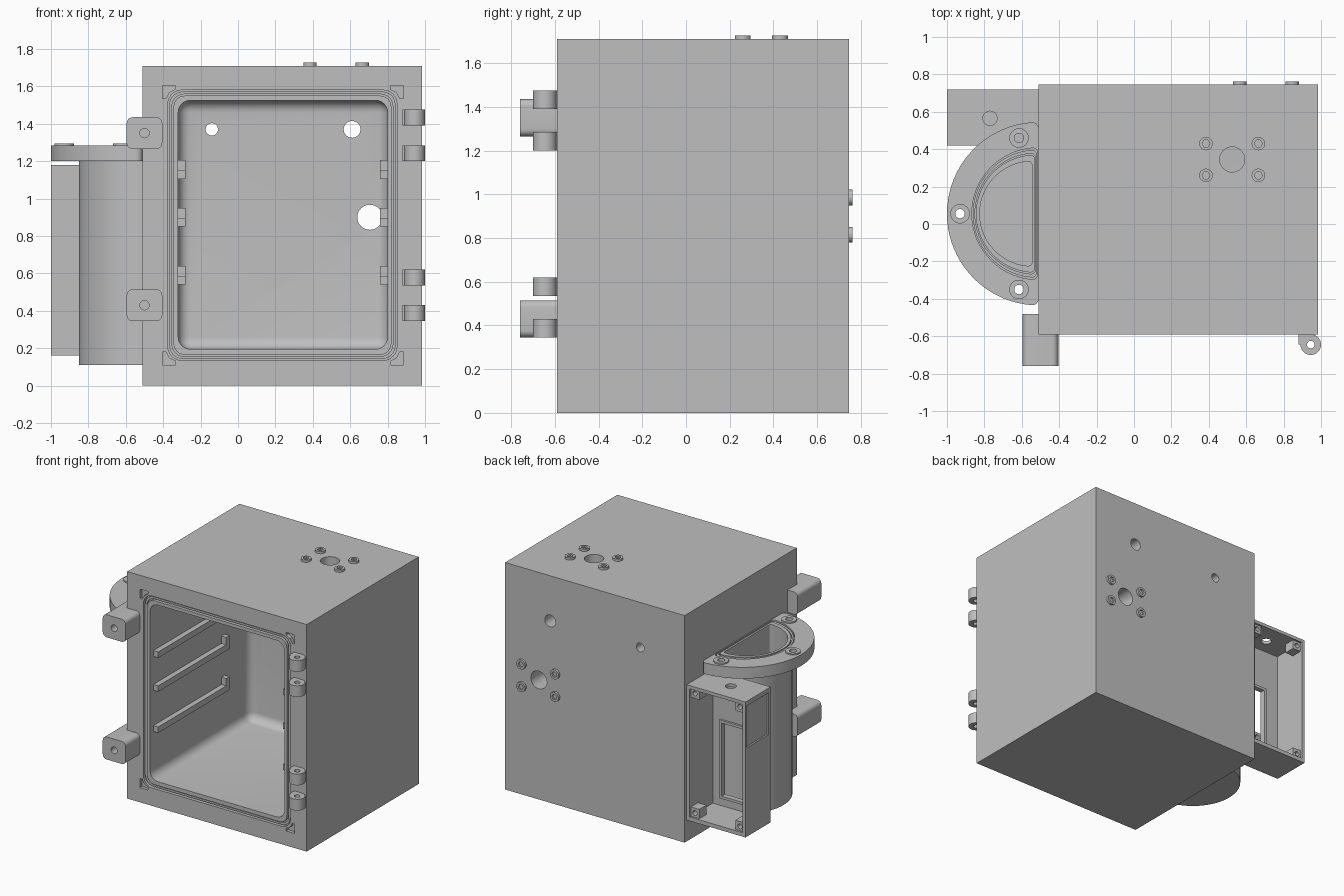
import bpy, bmesh
from math import cos, sin, pi, radians

cube = bpy.data.objects.get("Cube")
if cube:
    bpy.data.objects.remove(cube, do_unlink=True)

grey = bpy.data.materials.new("plain grey")
grey.use_nodes = True
GREY = (0.52, 0.52, 0.52, 1)
grey.diffuse_color = GREY
grey.node_tree.nodes["Principled BSDF"].inputs["Base Color"].default_value = GREY
parts = []


def prism(name, pts, axis, lo, hi, fillet=0.0, round_ends=False):
    """Extrude a 2D outline along an axis; fillet rounds its sharp corners."""
    place = {"x": lambda u, v, w: (w, u, v),
             "y": lambda u, v, w: (u, w, v),
             "z": lambda u, v, w: (u, v, w)}[axis]
    bm = bmesh.new()
    a = [bm.verts.new(place(u, v, lo)) for u, v in pts]
    b = [bm.verts.new(place(u, v, hi)) for u, v in pts]
    bm.faces.new(a)
    bm.faces.new(b)
    sides = []
    for i in range(len(a)):
        j = (i + 1) % len(a)
        bm.faces.new((a[i], a[j], b[j], b[i]))
    bmesh.ops.recalc_face_normals(bm, faces=bm.faces)
    if fillet:
        sides = [bm.edges.get((p, q)) for p, q in zip(a, b)]
        edges = bm.edges[:] if round_ends else [
            e for e in sides if e.calc_face_angle() > radians(50)]
        bmesh.ops.bevel(bm, geom=edges, offset=fillet, segments=6,
                        profile=0.5, affect="EDGES", clamp_overlap=True)
    mesh = bpy.data.meshes.new(name)
    bm.to_mesh(mesh)
    bm.free()
    ob = bpy.data.objects.new(name, mesh)
    bpy.context.collection.objects.link(ob)
    parts.append(ob)
    return ob


def rect(u0, u1, v0, v1):
    return [(u0, v0), (u1, v0), (u1, v1), (u0, v1)]


def circle(u, v, r, n=32):
    return [(u + r * cos(2 * pi * i / n), v + r * sin(2 * pi * i / n)) for i in range(n)]


def half_disc(cx, r, cy=0.055, n=40):
    return [(cx - r * sin(pi * i / n), cy + r * cos(pi * i / n)) for i in range(n + 1)]


def combine(target, *tools, operation="DIFFERENCE"):
    """Apply boolean tools to the target and remove them."""
    for tool in tools:
        mod = target.modifiers.new("cut", "BOOLEAN")
        mod.operation, mod.solver, mod.object = operation, "EXACT", tool
        bpy.context.view_layer.update()
        graph = bpy.context.evaluated_depsgraph_get()
        mesh = bpy.data.meshes.new_from_object(target.evaluated_get(graph))
        target.modifiers.clear()
        target.data = mesh
        parts.remove(tool)
        bpy.data.objects.remove(tool, do_unlink=True)
    return target


def screw(name, u, v, axis, lo, hi):
    head = prism(name, circle(u, v, 0.036), axis, lo - 0.01, hi)
    combine(head, prism("socket", circle(u, v, 0.021, 6), axis, hi - 0.014, hi + 0.02))


# Main chamber with its rounded cavity
X0, X1, Y0, Y1, TOP = -0.51, 0.985, -0.59, 0.745, 1.71
body = prism("chamber_body", rect(X0, X1, Y0, Y1), "z", 0, TOP)
combine(body, prism("cavity", rect(-0.32, 0.80, 0.195, 1.525), "y", -0.8, 0.6, 0.065, True))

# Door seal groove around the opening, with a thin seal lying in it
groove = prism("groove", rect(-0.375, 0.85, 0.135, 1.58), "y", -0.7, -0.565, 0.075)
combine(groove, prism("core", rect(-0.345, 0.82, 0.165, 1.55), "y", -0.8, -0.5, 0.06))
combine(body, groove)
seal = prism("door_seal", rect(-0.367, 0.842, 0.143, 1.572), "y", -0.58, -0.56, 0.07)
combine(seal, prism("core", rect(-0.353, 0.828, 0.157, 1.558), "y", -0.7, -0.5, 0.064))

# Recessed corner notches outside the seal
notch = [(0, 0), (.07, 0), (.07, .02), (.037, .037), (.02, .07), (0, .07)]
for cx, sx in ((-0.405, 1), (0.885, -1)):
    for cz, sz in ((0.11, 1), (1.605, -1)):
        combine(body, prism("notch", [(cx + sx * u, cz + sz * v) for u, v in notch],
                            "y", -0.7, -0.565))

# Ports through the back and the top
for u, v, r in ((-0.14, 1.37, 0.033), (0.61, 1.37, 0.045), (0.705, 0.90, 0.067)):
    combine(body, prism("port", circle(u, v, r), "y", 0.5, 0.9))
combine(body, prism("port", circle(0.525, 0.345, 0.067), "z", 1.4, 1.9))
for sx in (-0.14, 0.14):
    for s in (-0.085, 0.085):
        screw("back_screw", 0.705 + sx, 0.90 + s, "y", Y1, Y1 + 0.017)
        screw("top_screw", 0.525 + sx, 0.345 + s, "z", TOP, TOP + 0.017)

# Shelf rails with a stop at the rear end
for z in (0.54, 0.85, 1.155 - 0.05):
    for u0, u1 in ((-0.33, -0.28), (0.76, 0.81)):
        prism("shelf_rail", [(-0.55, z), (0.30, z), (0.30, z + 0.10), (0.26, z + 0.10),
                             (0.26, z + 0.045), (-0.55, z + 0.045)], "x", u0, u1)

# Hinge knuckles on the front
for z in (0.345, 0.535, 1.20, 1.39):
    knuckle = prism("hinge_knuckle", circle(0.945, -0.645, 0.055), "z", z, z + 0.085)
    combine(knuckle, prism("leaf", rect(0.88, 0.945, -0.645, -0.58), "z", z, z + 0.085),
            operation="UNION")
    combine(knuckle, prism("pin_hole", circle(0.945, -0.645, 0.02), "z", z - 0.1, z + 0.2))

# Latch blocks at the front edge
for z in (0.345, 1.265):
    latch = prism("latch_block", rect(-0.595, -0.405, z, z + 0.17), "y", -0.76, -0.48, 0.032)
    combine(latch, prism("body_gap", rect(X0, 0, 0, 2), "y", Y0, 0))
    combine(latch, prism("bolt_hole", circle(-0.5, z + 0.085, 0.025), "y", -0.9, -0.62))

# Half-round duct with a bolted flange
duct = prism("half_round_duct", half_disc(X0, 0.34), "z", 0.11, 1.22)
flange = prism("duct_flange", half_disc(X0, 0.49), "z", 1.20, 1.285, 0.035)
for ob in (duct, flange):
    combine(ob, prism("bore", half_disc(-0.545, 0.28), "z", 0.18, 1.5, 0.03))
ring = prism("ring", half_disc(-0.515, 0.352), "z", 1.265, 1.4, 0.04)
combine(ring, prism("core", half_disc(-0.53, 0.315), "z", 1.2, 1.5, 0.035))
combine(flange, ring)
gasket = prism("flange_gasket", half_disc(-0.52, 0.342), "z", 1.255, 1.28, 0.038)
combine(gasket, prism("core", half_disc(-0.527, 0.323), "z", 1.2, 1.5, 0.036))
for u, v in ((-0.93, 0.055), (-0.615, 0.46), (-0.615, -0.35)):
    washer = prism("flange_washer", circle(u, v, 0.052), "z", 1.27, 1.295)
    for ob in (washer, flange):
        combine(ob, prism("bolt_hole", circle(u, v, 0.025), "z", 1.1, 1.4))

# Electrical box, open to the rear, with a window, a side recess and a cable hole
box = prism("electrical_box", rect(-1.0, X0, 0.42, 0.72), "z", 0.16, 1.18)
combine(box,
        prism("hollow", rect(-0.975, -0.535, 0.19, 1.155), "y", 0.445, 0.9),
        prism("window", rect(-0.84, -0.62, 0.27, 0.82), "y", 0.3, 0.6),
        prism("side_recess", rect(0.445, 0.70, 0.83, 1.145), "x", -1.1, -0.988),
        prism("cable_hole", circle(-0.77, 0.565, 0.038), "z", 1.1, 1.3))
frame = prism("window_frame", rect(-0.86, -0.60, 0.25, 0.84), "y", 0.44, 0.46)
combine(frame, prism("window", rect(-0.84, -0.62, 0.27, 0.82), "y", 0.3, 0.6))
for u in (-0.98, -0.605):
    for v in (0.185, 1.085):
        post = prism("corner_post", rect(u, u + 0.075, v, v + 0.075), "y", 0.62, 0.705)
        combine(post, prism("screw_hole", circle(u + 0.0375, v + 0.0375, 0.018, 16),
                            "y", 0.65, 0.8))

# Colour and shading
for ob in parts:
    ob.data.materials.clear()
    ob.data.materials.append(grey)
    ob.select_set(True)
    bpy.context.view_layer.objects.active = ob
bpy.ops.object.shade_smooth_by_angle(angle=radians(30))
